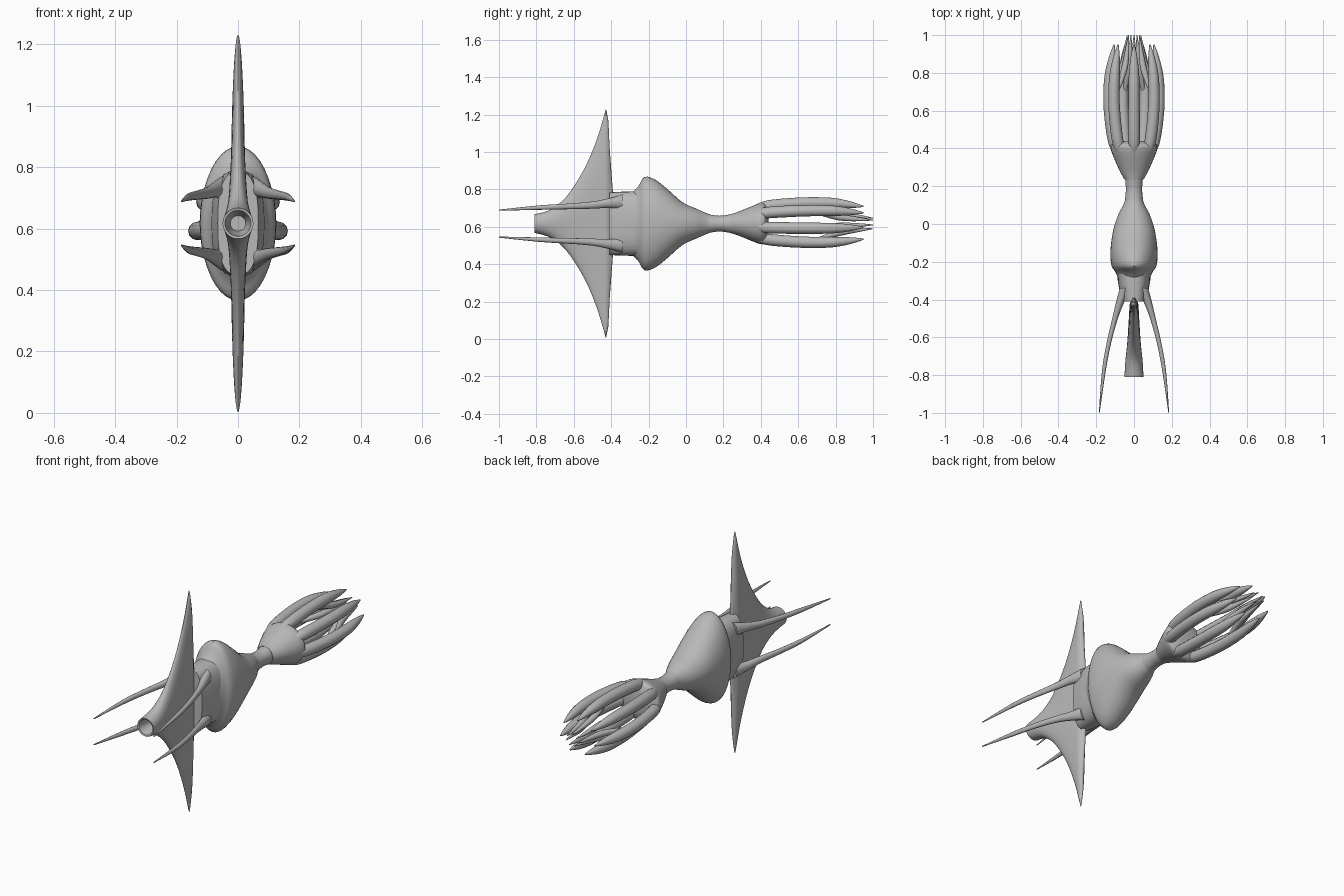
import bpy, bmesh, math

ZC = 0.617  # height of the long axis

grey = bpy.data.materials.new("hull grey")
grey.diffuse_color = (0.48, 0.48, 0.48, 1)


def spline(secs, steps):
    """Catmull-Rom refinement of a list of section tuples."""
    out = []
    for i in range(len(secs) - 1):
        a, b = secs[max(i - 1, 0)], secs[i]
        c, d = secs[i + 1], secs[min(i + 2, len(secs) - 1)]
        for k in range(steps):
            t = k / steps
            out.append(tuple(
                0.5 * (2 * q + (r - p) * t + (2 * p - 5 * q + 4 * r - s) * t * t
                       + (3 * q - p - 3 * r + s) * t ** 3)
                for p, q, r, s in zip(a, b, c, d)))
    return out + [secs[-1]]


def loft(name, secs, sides=28, power=1.0, angle=40):
    """Skin rings (x, y, z, half width, half height) running along y."""
    bm = bmesh.new()
    rings = []
    for x, y, z, rx, rz in secs:
        ring = []
        for i in range(sides):
            a = 2 * math.pi * i / sides
            c, s = math.cos(a), math.sin(a)
            ring.append(bm.verts.new((
                x + rx * math.copysign(abs(c) ** power, c), y,
                z + rz * math.copysign(abs(s) ** power, s))))
        rings.append(ring)
    for r0, r1 in zip(rings, rings[1:]):
        for i in range(sides):
            j = (i + 1) % sides
            bm.faces.new((r0[i], r0[j], r1[j], r1[i]))
    bm.faces.new(rings[0])
    bm.faces.new(rings[-1])
    bmesh.ops.recalc_face_normals(bm, faces=bm.faces)
    me = bpy.data.meshes.new(name)
    bm.to_mesh(me)
    bm.free()
    me.materials.append(grey)
    ob = bpy.data.objects.new(name, me)
    bpy.context.collection.objects.link(ob)
    bpy.context.view_layer.objects.active = ob
    ob.select_set(True)
    bpy.ops.object.shade_smooth_by_angle(angle=math.radians(angle))
    ob.select_set(False)
    return ob


def axial(rows):
    return [(0, y, ZC, rx, rz) for y, rx, rz in rows]


# Tail fins flaring out of a hollow round nozzle
nozzle = axial([(-0.72, 0.025, 0.025), (-0.808, 0.042, 0.042), (-0.81, 0.05, 0.05)])
fin = axial([(-0.81, 0.05, 0.05), (-0.74, 0.047, 0.068), (-0.68, 0.041, 0.105),
             (-0.62, 0.035, 0.17), (-0.54, 0.030, 0.30), (-0.475, 0.026, 0.455),
             (-0.428, 0.024, 0.615)])
tail = axial([(-0.415, 0.020, 0.55), (-0.408, 0.015, 0.40), (-0.39, 0.012, 0.16)])
loft("tail_fins", nozzle[:2] + spline(fin, 3) + tail, 48)

# Rear block and mantle of the hull
loft("rear_block", axial([(-0.41, 0.066, 0.168), (-0.36, 0.076, 0.170),
                          (-0.30, 0.086, 0.172), (-0.2, 0.09, 0.172)]), 32, 0.75)
loft("mantle", spline(axial([
    (-0.30, 0.080, 0.155), (-0.255, 0.098, 0.20), (-0.222, 0.119, 0.25),
    (-0.165, 0.125, 0.235), (-0.10, 0.121, 0.185), (-0.02, 0.107, 0.115),
    (0.05, 0.083, 0.082), (0.10, 0.057, 0.060), (0.13, 0.046, 0.048)]), 3), 40)

# Neck
loft("neck", spline(axial([(0.12, 0.049, 0.050), (0.18, 0.043, 0.042),
                           (0.24, 0.047, 0.050)]), 4))

# Head
loft("head", spline(axial([(0.235, 0.050, 0.050), (0.27, 0.070, 0.060),
                           (0.33, 0.098, 0.084), (0.40, 0.124, 0.110),
                           (0.425, 0.112, 0.100), (0.44, 0.07, 0.06)]), 3), 32)

# Seven arms around the head, each with an inner claw
ARM = [(0.36, 0.082, 0.070, 0.024), (0.42, 0.106, 0.091, 0.030),
       (0.52, 0.124, 0.103, 0.031), (0.65, 0.136, 0.111, 0.030),
       (0.78, 0.132, 0.110, 0.028), (0.88, 0.119, 0.101, 0.018),
       (0.95, 0.108, 0.092, 0.003)]
CLAW = [(0.70, 0.115, 0.095, 0.010), (0.80, 0.072, 0.060, 0.017),
        (0.87, 0.054, 0.045, 0.015), (0.94, 0.044, 0.036, 0.009),
        (1.00, 0.036, 0.030, 0.002)]
for n in range(7):
    a = math.pi / 2 + n * 2 * math.pi / 7
    for name, rows in (("arm", ARM), ("claw", CLAW)):
        loft(f"{name}_{n + 1}", spline(
            [(math.cos(a) * ox, y, ZC + math.sin(a) * oz, r, r)
             for y, ox, oz, r in rows], 3), 12)

# Four swept rear prongs
PRONG = [(-0.34, 0.045, 0.115, 0.030, 0.040), (-0.41, 0.072, 0.110, 0.022, 0.026),
         (-0.50, 0.100, 0.099, 0.015, 0.019), (-0.63, 0.133, 0.092, 0.012, 0.015),
         (-0.78, 0.160, 0.086, 0.010, 0.012), (-1.00, 0.184, 0.072, 0.002, 0.003)]
for sx in (-1, 1):
    for sz in (-1, 1):
        side = "left" if sx < 0 else "right"
        level = "lower" if sz < 0 else "upper"
        loft(f"prong_{level}_{side}", spline(
            [(sx * x, y, ZC + sz * z, rx, rz) for y, x, z, rx, rz in PRONG], 3), 12)
